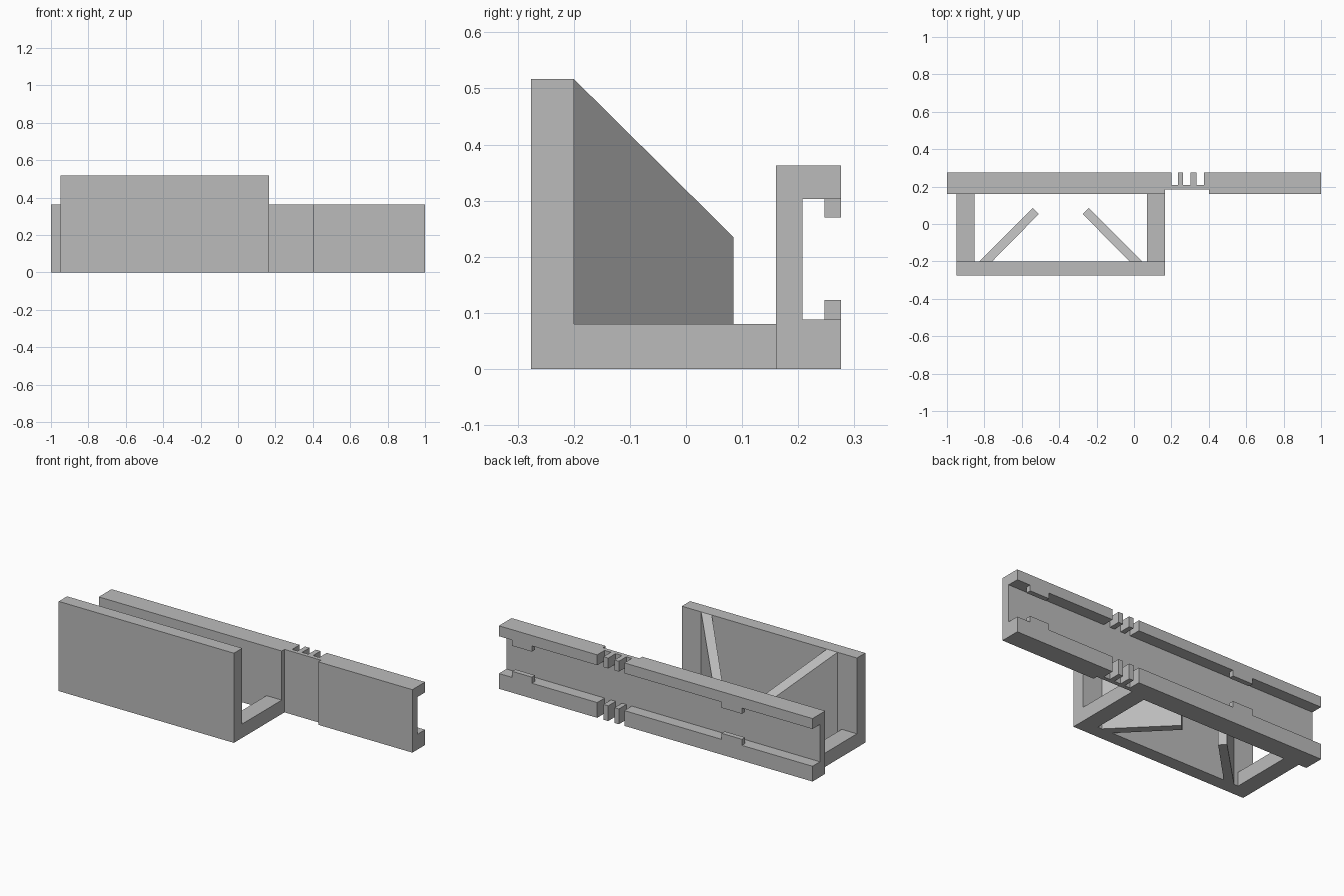
import bpy
import bmesh
from mathutils import Vector

default = bpy.data.objects.get("Cube")
if default:
    bpy.data.objects.remove(default, do_unlink=True)

grey = bpy.data.materials.new("plain_grey")
grey.use_nodes = True
COLOUR = (0.5, 0.5, 0.5, 1)
grey.diffuse_color = COLOUR
grey.node_tree.nodes["Principled BSDF"].inputs["Base Color"].default_value = COLOUR


def prism(name, outline, offset):
    """Extrude a closed 3D outline along an offset vector."""
    bm = bmesh.new()
    face = bm.faces.new([bm.verts.new(p) for p in outline])
    moved = bmesh.ops.extrude_face_region(bm, geom=[face])["geom"]
    verts = [v for v in moved if isinstance(v, bmesh.types.BMVert)]
    bmesh.ops.translate(bm, vec=Vector(offset), verts=verts)
    if not any(face in e.link_faces for e in bm.edges):
        bm.faces.new([bm.verts[i] for i in range(len(outline))])
    bmesh.ops.recalc_face_normals(bm, faces=bm.faces)
    mesh = bpy.data.meshes.new(name)
    bm.to_mesh(mesh)
    bm.free()
    mesh.materials.append(grey)
    obj = bpy.data.objects.new(name, mesh)
    bpy.context.collection.objects.link(obj)
    return obj


def box(name, x, y, z):
    outline = [(x[0], y[0], z[0]), (x[1], y[0], z[0]),
               (x[1], y[1], z[0]), (x[0], y[1], z[0])]
    return prism(name, outline, (0, 0, z[1] - z[0]))


def cut(target, cutter):
    mod = target.modifiers.new(cutter.name, "BOOLEAN")
    mod.operation = "DIFFERENCE"
    mod.solver = "EXACT"
    mod.object = cutter
    cutter.hide_render = True
    cutter.hide_set(True)
    cutter.display_type = "WIRE"


# Main dimensions
FRONT, BACK = -0.276, 0.276
WALL_BACK, RAIL_FRONT, WEB_BACK = -0.2, 0.16, 0.208
RAIL_TOP, LOW_FLANGE, HIGH_FLANGE = 0.363, 0.088, 0.303
LEFT, RIGHT = 0.167, -0.95
MID = (LEFT + RIGHT) / 2
WALL_TOP, ARM_TOP = 0.517, 0.08

# C-shaped rail, open to the back
section = [(RAIL_FRONT, 0), (BACK, 0), (BACK, LOW_FLANGE), (WEB_BACK, LOW_FLANGE),
           (WEB_BACK, HIGH_FLANGE), (BACK, HIGH_FLANGE), (BACK, RAIL_TOP),
           (RAIL_FRONT, RAIL_TOP)]
rail = prism("rail", [(-1, y, z) for y, z in section], (2, 0, 0))

# Thinned web and three flexing slits through both flanges
cut(rail, box("web_recess_cutter", (LEFT, 0.4), (0.1, 0.185), (-0.1, 0.5)))
for i, (a, b) in enumerate([(0.2, 0.235), (0.263, 0.303), (0.333, 0.373)]):
    cut(rail, box(f"slit_cutter_{i + 1}", (a, b), (WEB_BACK, 0.4), (-0.1, 0.5)))

# Retaining tabs on the flange lips
for side, x in (("left", (0.79, 0.915)), ("right", (-0.55, -0.42))):
    box(f"{side}_lower_tab", x, (0.247, BACK), (LOW_FLANGE, 0.123))
    box(f"{side}_upper_tab", x, (0.247, BACK), (0.27, HIGH_FLANGE))

# Front wall and the two arms that carry it
box("front_wall", (RIGHT, LEFT), (FRONT, WALL_BACK), (0, WALL_TOP))
for side, x in (("left", (0.07, LEFT)), ("right", (RIGHT, -0.853))):
    box(f"{side}_arm", x, (WALL_BACK, RAIL_FRONT), (0, ARM_TOP))

# Mirrored diagonal ribs, tops sloping down away from the wall
footprint = [(0.435, WALL_BACK), (0.15, 0.085), (0.118, 0.053), (0.367, WALL_BACK)]
for side, s in (("left", 1), ("right", -1)):
    rib = prism(f"{side}_rib", [(MID + s * x, y, 0) for x, y in footprint], (0, 0, 0.1))
    for v in rib.data.vertices:
        if v.co.z > 0.05:
            v.co.z = WALL_TOP - 0.99 * (v.co.y - WALL_BACK)
